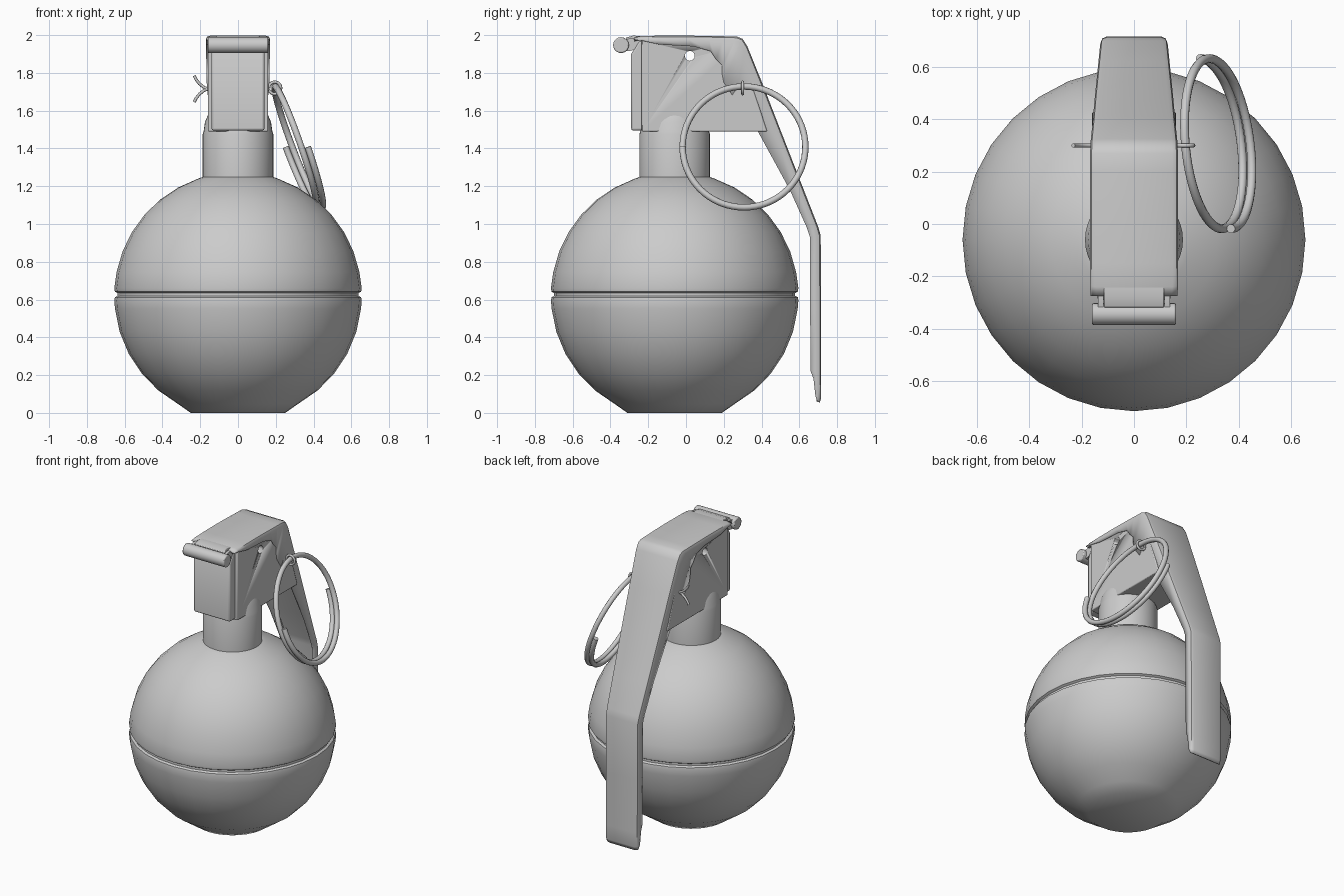
import bpy, bmesh, math
from mathutils import Vector

if "Cube" in bpy.data.objects:
    bpy.data.objects.remove(bpy.data.objects["Cube"])

CY = -0.06  # y of the body axis


def add_mesh(name, verts, faces, angle=35):
    me = bpy.data.meshes.new(name)
    me.from_pydata(verts, [], faces)
    ob = bpy.data.objects.new(name, me)
    bpy.context.collection.objects.link(ob)
    smooth(ob, angle)
    return ob


def smooth(ob, angle):
    bpy.ops.object.select_all(action='DESELECT')
    ob.select_set(True)
    bpy.context.view_layer.objects.active = ob
    bpy.ops.object.shade_smooth_by_angle(angle=math.radians(angle))


def lathe(name, profile, n=32, angle=35):
    verts, faces = [], []
    for r, z in profile:
        for k in range(n):
            a = 2 * math.pi * k / n
            verts.append((r * math.cos(a), CY + r * math.sin(a), z))
    for i in range(len(profile) - 1):
        for k in range(n):
            l = (k + 1) % n
            faces.append((i * n + k, i * n + l, (i + 1) * n + l, (i + 1) * n + k))
    faces.append(tuple(reversed(range(n))))
    faces.append(tuple(range((len(profile) - 1) * n, len(profile) * n)))
    return add_mesh(name, verts, faces, angle)


def extrude_x(name, outline, w, bevel=0.0):
    """Prism from a (y, z) outline, running from -w to +w in x."""
    n = len(outline)
    verts = [(s * w, y, z) for s in (-1, 1) for y, z in outline]
    faces = [tuple(range(n)), tuple(reversed(range(n, 2 * n)))]
    faces += [(i, i + n, (i + 1) % n + n, (i + 1) % n) for i in range(n)]
    ob = add_mesh(name, verts, faces)
    bm = bmesh.new()
    bm.from_mesh(ob.data)
    bmesh.ops.recalc_face_normals(bm, faces=bm.faces)
    bm.to_mesh(ob.data)
    bm.free()
    if bevel:
        m = ob.modifiers.new("bevel", 'BEVEL')
        m.width, m.segments = bevel, 2
    return ob


def wire(name, paths, radius, res=3):
    cu = bpy.data.curves.new(name, 'CURVE')
    cu.dimensions = '3D'
    cu.bevel_depth, cu.bevel_resolution = radius, res
    cu.use_fill_caps = True
    for pts in paths:
        sp = cu.splines.new('POLY')
        sp.points.add(len(pts) - 1)
        for p, co in zip(sp.points, pts):
            p.co = (*co, 1)
        sp.use_smooth = True
    ob = bpy.data.objects.new(name, cu)
    bpy.context.collection.objects.link(ob)
    return ob


def circle(y, z, r, n=24):
    return [(y + r * math.cos(2 * math.pi * k / n), z + r * math.sin(2 * math.pi * k / n))
            for k in range(n)]


# Round body: faceted ball with a flat base and a groove at the seam
R, ZC = 0.655, 0.62


def ball(deg):
    a = math.radians(deg)
    return (R * math.cos(a), ZC + R * math.sin(a))


profile = [(0.25, 0.0)] + [ball(d) for d in range(-61, -5, 11)]
profile += [(0.655, 0.595), (0.652, 0.612), (0.638, 0.62), (0.638, 0.634), (0.652, 0.642), (0.655, 0.66)]
profile += [ball(d) for d in range(11, 73, 10)] + [(0.17, 1.255)]
lathe("round_body", profile, 32, 50)

# Neck, with the cone that bulges through the sides of the head
lathe("neck", [(0.187, 1.22), (0.187, 1.475), (0.182, 1.49), (0.175, 1.54), (0.16, 1.575)], 40)

# Fuze head: side block and narrower front block, pierced by a hole
hole = extrude_x("hole_cutter", circle(0.02, 1.89, 0.026), 0.4)
hole.hide_render = True
hole.hide_viewport = True
head = extrude_x("head_block", [(-0.235, 1.49), (0.43, 1.49), (0.28, 1.95), (0.25, 1.975), (-0.235, 1.975)], 0.16, 0.006)
cut = head.modifiers.new("hole", 'BOOLEAN')
cut.operation, cut.object, cut.solver = 'DIFFERENCE', hole, 'EXACT'
extrude_x("head_front", [(-0.29, 1.495), (-0.22, 1.495), (-0.22, 1.97), (-0.25, 1.97), (-0.29, 1.90)], 0.14, 0.01)

# Safety lever: channel section swept over stations (outer y, z, inner-edge y, z, half width)
stations = [
    (-0.275, 1.985, -0.275, 1.975, 0.166), (-0.24, 1.995, -0.23, 1.97, 0.168),
    (-0.15, 1.997, -0.14, 1.95, 0.169), (0.0, 1.997, 0.04, 1.94, 0.169),
    (0.12, 1.996, 0.13, 1.915, 0.169), (0.20, 1.994, 0.16, 1.87, 0.168),
    (0.27, 1.992, 0.19, 1.84, 0.168), (0.30, 1.98, 0.19, 1.80, 0.167),
    (0.325, 1.94, 0.20, 1.75, 0.166), (0.41, 1.73, 0.26, 1.66, 0.158),
    (0.503, 1.49, 0.375, 1.50, 0.15), (0.62, 1.19, 0.55, 1.18, 0.138),
    (0.70, 0.985, 0.64, 0.98, 0.13), (0.713, 0.94, 0.656, 0.93, 0.128),
    (0.716, 0.55, 0.657, 0.55, 0.127), (0.716, 0.22, 0.660, 0.22, 0.126),
    (0.716, 0.18, 0.675, 0.18, 0.126), (0.716, 0.08, 0.685, 0.09, 0.125),
    (0.708, 0.055, 0.695, 0.06, 0.12)]
verts, faces = [], []
for oy, oz, iy, iz, w in stations:
    o, i = Vector((oy, oz)), Vector((iy, iz))
    d = (i - o).length
    def at(t):
        return o + (i - o) * min(t / d, 0.6)
    half = [(w, i), (w, at(0.022)), (w - 0.006, at(0.007)), (w - 0.022, o)]
    verts += [(-x, p.x, p.y) for x, p in half] + [(x, p.x, p.y) for x, p in reversed(half)]
for a in range(len(stations) - 1):
    for j in range(7):
        faces.append((a * 8 + j, a * 8 + j + 1, a * 8 + j + 9, a * 8 + j + 8))
lever = add_mesh("safety_lever", verts, faces, 35)
sol = lever.modifiers.new("thickness", 'SOLIDIFY')
sol.thickness, sol.offset = 0.014, -1

# Hinge roll at the front and the tongue and ears that hold it
extrude_x("hinge_roll", circle(-0.344, 1.947, 0.042, 20), 0.16, 0.006)
extrude_x("hinge_tongue", [(-0.22, 1.972), (-0.22, 1.992), (-0.28, 1.998), (-0.32, 1.985), (-0.315, 1.965), (-0.28, 1.98)], 0.115, 0.004)
for s in (-1, 1):
    ear = extrude_x("hinge_ear_" + ("left" if s < 0 else "right"),
                    [(-0.22, 1.975), (-0.22, 1.94), (-0.30, 1.915), (-0.345, 1.92), (-0.345, 1.97), (-0.29, 1.985)], 0.01)
    ear.location.x = s * 0.127

# Pull ring: one and a half turns of wire hung at a slant
ring = []
for k in range(109):
    a = -math.radians(k * 5)
    y, z = 0.325 * math.cos(a), 0.32 * math.sin(a)
    ring.append((0.285 + 0.035 * k / 72 - 0.10 * y - 0.36 * z, 0.307 + y, 1.408 + z))
wire("pull_ring", [ring], 0.017)

# Split pin: shank, eye around the ring, two spread ends
PY, PZ = 0.30, 1.715
eye = [(0.195 + 0.032 * math.cos(t), PY, PZ + 0.005 + 0.032 * math.sin(t))
       for t in [math.radians(200 + 20 * k) for k in range(18)]]
ends = []
for s in (-1, 1):
    ends.append([(-0.16, PY, PZ), (-0.18, PY, PZ + s * 0.008), (-0.205, PY, PZ + s * 0.028),
                 (-0.222, PY, PZ + s * 0.05), (-0.232, PY, PZ + s * 0.07)])
wire("split_pin", [[(-0.17, PY, PZ), (0.168, PY, PZ)], eye] + ends, 0.008, 2)
